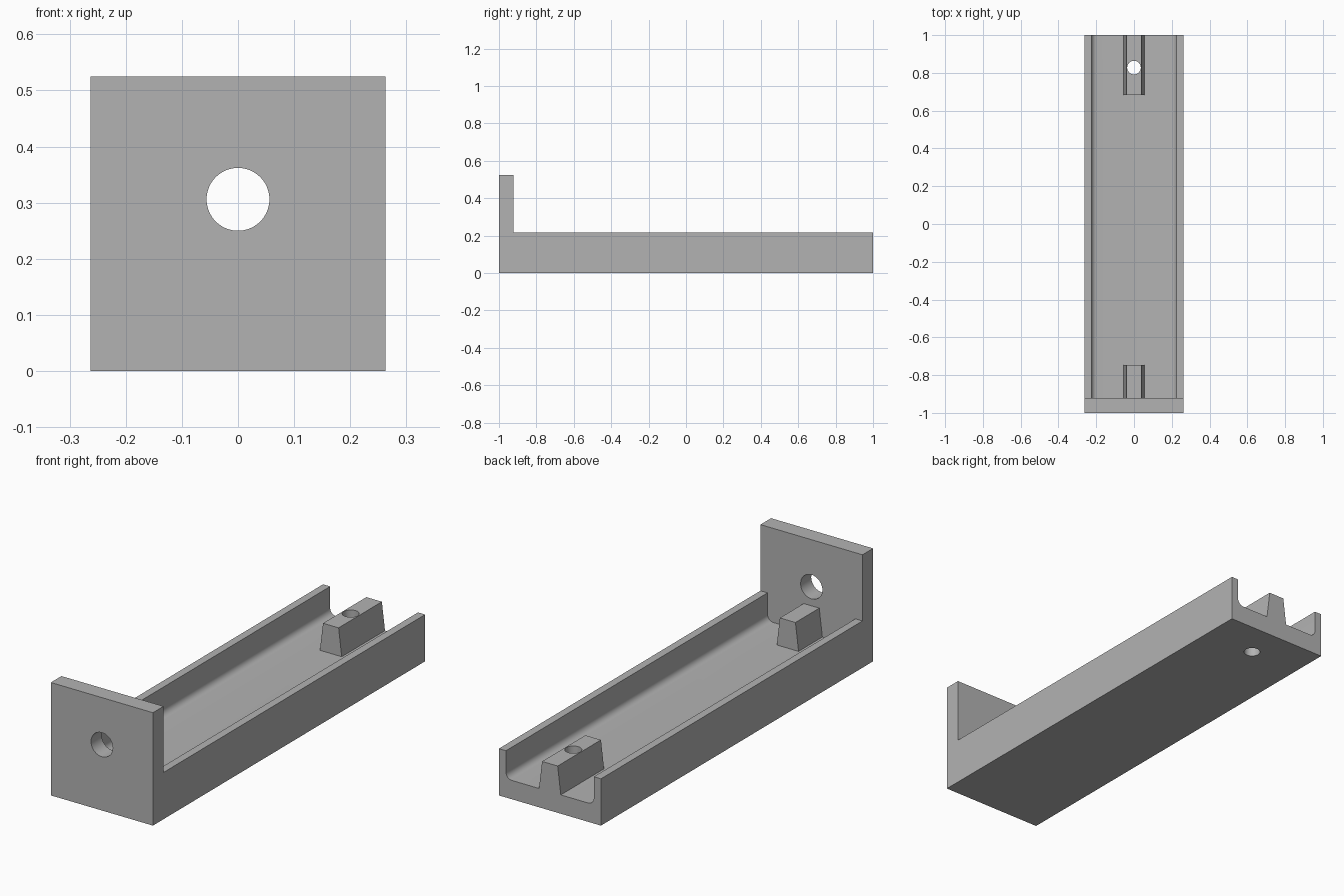
import bpy, bmesh, math

old = bpy.data.objects.get("Cube")
if old:
    bpy.data.objects.remove(old, do_unlink=True)

# Overall dimensions
HALF_W, RIM, FLOOR = 0.2625, 0.2175, 0.0875
WALL, FILLET = 0.0365, 0.03
PLATE_Y, PLATE_TOP = -0.922, 0.525

grey = bpy.data.materials.new("plain_grey")
grey.use_nodes = True
colour = (0.45, 0.45, 0.45, 1)
grey.diffuse_color = colour
grey.node_tree.nodes["Principled BSDF"].inputs["Base Color"].default_value = colour


def extrude_profile(name, profile, y0, y1):
    """Sweep an x-z outline from y0 to y1."""
    bm = bmesh.new()
    face = bm.faces.new([bm.verts.new((x, y0, z)) for x, z in profile])
    swept = bmesh.ops.extrude_face_region(bm, geom=[face])["geom"]
    moved = [v for v in swept if isinstance(v, bmesh.types.BMVert)]
    bmesh.ops.translate(bm, verts=moved, vec=(0, y1 - y0, 0))
    bmesh.ops.recalc_face_normals(bm, faces=bm.faces)
    mesh = bpy.data.meshes.new(name)
    bm.to_mesh(mesh)
    bm.free()
    mesh.materials.append(grey)
    obj = bpy.data.objects.new(name, mesh)
    bpy.context.collection.objects.link(obj)
    return obj


def drill(targets, radius, location, rotation=(0, 0, 0)):
    """Cut a round hole through each target."""
    bpy.ops.mesh.primitive_cylinder_add(vertices=64, radius=radius, depth=0.6,
                                        location=location, rotation=rotation)
    cutter = bpy.context.object
    cutter.name = "hole_cutter"
    cutter.data.materials.append(grey)
    for obj in targets:
        mod = obj.modifiers.new("hole", 'BOOLEAN')
        mod.operation, mod.solver, mod.object = 'DIFFERENCE', 'EXACT', cutter
        bpy.context.view_layer.objects.active = obj
        bpy.ops.object.modifier_apply(modifier=mod.name)
    bpy.data.objects.remove(cutter, do_unlink=True)


# U-shaped channel with rounded inner corners
inner = HALF_W - WALL
half = [(HALF_W, 0), (HALF_W, RIM), (inner, RIM)]
for i in range(9):
    a = math.pi / 2 * i / 8
    half.append((inner - FILLET + FILLET * math.cos(a),
                 FLOOR + FILLET - FILLET * math.sin(a)))
profile = half + [(-x, z) for x, z in reversed(half)]
channel = extrude_profile("channel", profile, PLATE_Y, 1)

# Upright end plate
plate = extrude_profile("end_plate", [(-HALF_W, 0), (HALF_W, 0),
                                      (HALF_W, PLATE_TOP), (-HALF_W, PLATE_TOP)],
                        -1, PLATE_Y)

# Tapered blocks on the floor at both ends
taper = [(-0.056, FLOOR), (0.056, FLOOR), (0.04, RIM), (-0.04, RIM)]
front_block = extrude_profile("front_block", taper, PLATE_Y, -0.747)
rear_block = extrude_profile("rear_block", taper, 0.682, 1)

# Holes through the plate and through the rear block and floor
drill([plate], 0.056, (0, -0.96, 0.306), (math.pi / 2, 0, 0))
drill([channel, rear_block], 0.036, (0, 0.828, 0.1))

# Smooth the round surfaces, keep the edges sharp
bpy.ops.object.select_all(action='DESELECT')
for obj in (channel, plate, front_block, rear_block):
    obj.select_set(True)
bpy.context.view_layer.objects.active = channel
bpy.ops.object.shade_smooth_by_angle(angle=math.radians(30))
